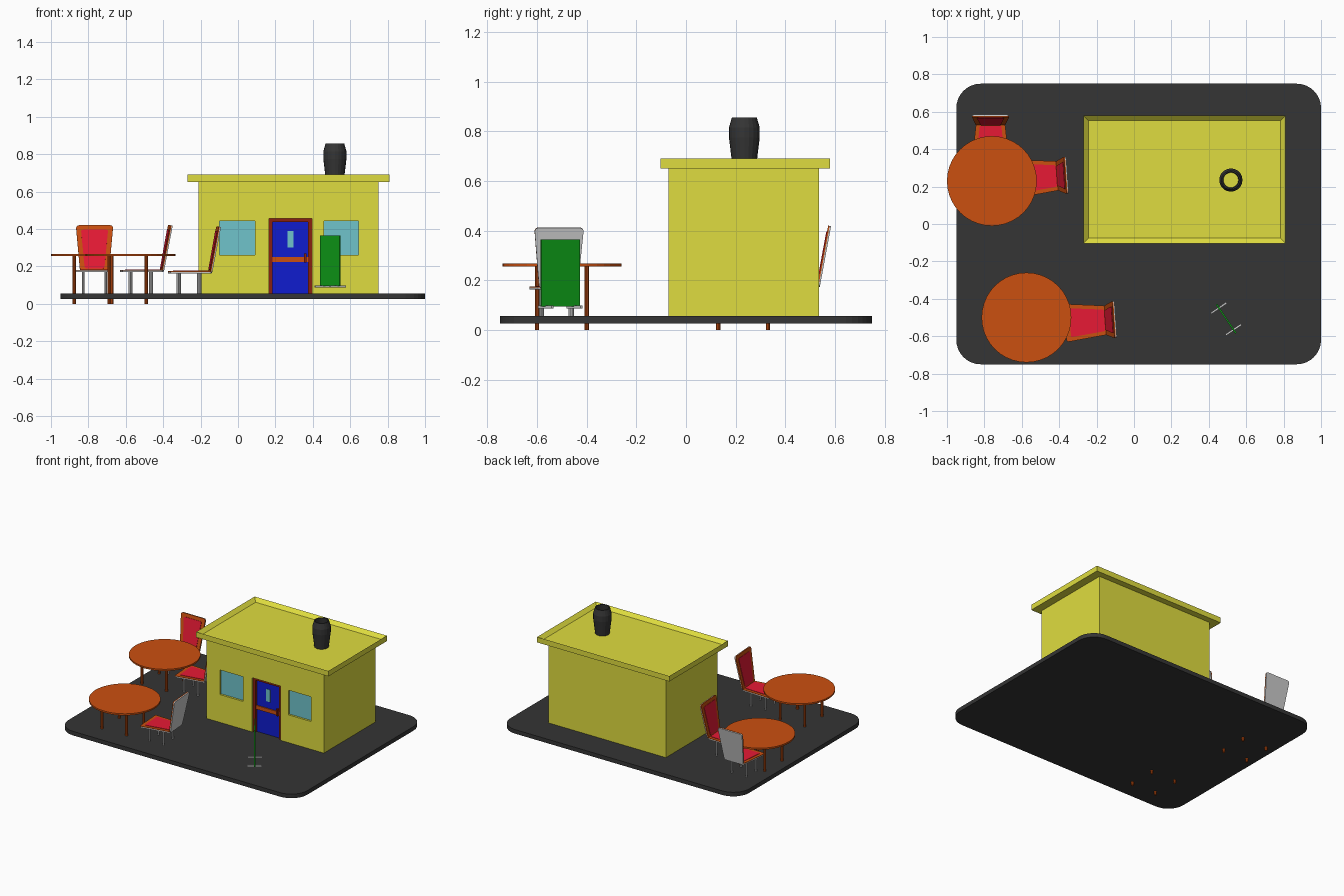
import bpy, bmesh
from math import radians, cos, sin, pi
from mathutils import Matrix, Vector

if "Cube" in bpy.data.objects:
    bpy.data.objects.remove(bpy.data.objects["Cube"])

COLORS = {
    "yellow": (0.74, 0.72, 0.05), "charcoal": (0.035, 0.035, 0.035),
    "orange": (0.6, 0.08, 0.005), "red": (0.8, 0.01, 0.035),
    "maroon": (0.25, 0.015, 0.005), "blue": (0.005, 0.012, 0.62),
    "glass": (0.16, 0.55, 0.6), "green": (0.005, 0.38, 0.01),
}
MATS = {}
for key, rgb in COLORS.items():
    MATS[key] = bpy.data.materials.new(key)
    MATS[key].diffuse_color = (*rgb, 1)


def finish(name, bm, color=None, matrix=Matrix()):
    bmesh.ops.recalc_face_normals(bm, faces=bm.faces[:])
    mesh = bpy.data.meshes.new(name)
    bm.to_mesh(mesh)
    bm.free()
    obj = bpy.data.objects.new(name, mesh)
    bpy.context.collection.objects.link(obj)
    obj.matrix_world = matrix
    if color:
        mesh.materials.append(MATS[color])
    return obj


def prism(name, outline, z0, z1, color=None, matrix=Matrix(), radius=0, segments=3):
    """Extrude an outline in z, optionally rounding its corners."""
    bm = bmesh.new()
    face = bm.faces.new([bm.verts.new((x, y, z0)) for x, y in outline])
    new = bmesh.ops.extrude_face_region(bm, geom=[face])["geom"]
    for v in new:
        if isinstance(v, bmesh.types.BMVert):
            v.co.z = z1
    if radius:
        upright = [e for e in bm.edges if abs(e.verts[0].co.z - e.verts[1].co.z) > 1e-5]
        bmesh.ops.bevel(bm, geom=upright, offset=radius, segments=segments,
                        profile=0.5, affect='EDGES')
    return finish(name, bm, color, matrix)


def box(name, x0, x1, y0, y1, z0, z1, color=None, matrix=Matrix(), radius=0, segments=3):
    return prism(name, [(x0, y0), (x1, y0), (x1, y1), (x0, y1)], z0, z1,
                 color, matrix, radius, segments)


def cylinder(name, x, y, r, z0, z1, sides, color=None, matrix=Matrix()):
    ring = [(x + r * cos(2 * pi * i / sides), y + r * sin(2 * pi * i / sides))
            for i in range(sides)]
    return prism(name, ring, z0, z1, color, matrix)


def trapezoid(w0, w1, y0, y1):
    return [(-w0 / 2, y0), (w0 / 2, y0), (w1 / 2, y1), (-w1 / 2, y1)]


# Ground slab
box("ground_slab", -0.95, 1, -0.75, 0.75, 0.025, 0.055, "charcoal", radius=0.13, segments=8)

# Building walls with recessed openings
walls = box("walls", -0.21, 0.75, -0.07, 0.535, 0.05, 0.655, "yellow")
WINDOWS = [(-0.10, 0.09), (0.46, 0.645)]
openings = [(x0, x1, 0.26, 0.442) for x0, x1 in WINDOWS] + [(0.165, 0.395, 0.054, 0.455)]
for x0, x1, z0, z1 in openings:
    cutter = box("opening_cutter", x0, x1, -0.2, -0.02, z0, z1)
    cutter.hide_render = True
    mod = walls.modifiers.new("opening", 'BOOLEAN')
    mod.operation, mod.solver, mod.object = 'DIFFERENCE', 'EXACT', cutter
bpy.context.view_layer.update()
cut_mesh = bpy.data.meshes.new_from_object(
    walls.evaluated_get(bpy.context.evaluated_depsgraph_get()))
walls.modifiers.clear()
walls.data = cut_mesh
for obj in [o for o in bpy.data.objects if o.name.startswith("opening_cutter")]:
    bpy.data.objects.remove(obj)

for x0, x1 in WINDOWS:
    box("window_glass", x0, x1, -0.055, -0.02, 0.26, 0.442, "glass")

# Door: frame, two panels, crossbar, small pane and handle
box("door_jamb_left", 0.165, 0.185, -0.06, -0.02, 0.055, 0.455, "maroon")
box("door_jamb_right", 0.375, 0.395, -0.06, -0.02, 0.055, 0.455, "maroon")
box("door_header", 0.185, 0.375, -0.06, -0.02, 0.438, 0.455, "maroon")
box("door_panel", 0.185, 0.375, -0.045, -0.02, 0.055, 0.438, "blue")
box("door_crossbar", 0.185, 0.375, -0.053, -0.045, 0.222, 0.25, "orange")
box("door_pane", 0.264, 0.297, -0.048, -0.045, 0.30, 0.39, "glass")
box("door_handle", 0.352, 0.366, -0.062, -0.045, 0.22, 0.27, "maroon")

# Roof slab with a sunken top
roof = box("roof", -0.27, 0.81, -0.103, 0.58, 0.65, 0.69, "yellow")
bm = bmesh.new()
bm.from_mesh(roof.data)
top = [f for f in bm.faces if f.calc_center_median().z > 0.689]
bmesh.ops.inset_region(bm, faces=top, thickness=0.038)
for v in top[0].verts:
    v.co.z = 0.665
bm.to_mesh(roof.data)
bm.free()

# Hollow barrel chimney, turned from a closed profile
profile = [(0.048, 0.66), (0.062, 0.775), (0.062, 0.815), (0.05, 0.856),
           (0.043, 0.856), (0.048, 0.81), (0.048, 0.775), (0.04, 0.66)]
bm = bmesh.new()
SIDES = 20
rings = [[bm.verts.new((r * cos(2 * pi * i / SIDES), r * sin(2 * pi * i / SIDES), z))
          for i in range(SIDES)] for r, z in profile]
for k, ring in enumerate(rings):
    nxt = rings[(k + 1) % len(rings)]
    for i in range(SIDES):
        j = (i + 1) % SIDES
        bm.faces.new((ring[i], ring[j], nxt[j], nxt[i]))
finish("chimney", bm, "charcoal", Matrix.Translation((0.518, 0.235, 0)))

# Round tables
for x, y in [(-0.76, 0.23), (-0.575, -0.50)]:
    cylinder("table_top", x, y, 0.24, 0.255, 0.267, 40, "orange")
    for dx in (-0.115, 0.085):
        for dy in (-0.1, 0.1):
            cylinder("table_leg", x + dx, y + dy, 0.009, 0, 0.256, 10, "orange")


# Chairs: local origin at seat centre, backrest towards +y
def chair(x, y, angle, dz):
    m = Matrix.Translation((x, y, dz)) @ Matrix.Rotation(radians(angle), 4, 'Z')
    prism("seat_base", trapezoid(0.205, 0.155, -0.11, 0.11), 0.166, 0.174, None, m, 0.012)
    prism("seat_rim", trapezoid(0.205, 0.155, -0.11, 0.11), 0.174, 0.178, "orange", m, 0.012)
    prism("seat_cushion", trapezoid(0.155, 0.115, -0.085, 0.10), 0.178, 0.181, "red", m, 0.008)
    for lx in (-0.06, 0.06):
        for ly in (-0.06, 0.05):
            cylinder("chair_leg", lx, ly, 0.007, 0.05 - dz, 0.167, 8, None, m)
    b = m @ Matrix.Translation((0, 0.108, 0.17)) @ Matrix.Rotation(radians(79.5), 4, 'X')
    back = trapezoid(0.155, 0.2, 0, 0.25)
    prism("backrest_shell", back, -0.006, 0, None, b, 0.016)
    prism("backrest_rim", back, 0, 0.006, "orange", b, 0.016)
    prism("backrest_cushion", trapezoid(0.105, 0.145, 0.015, 0.225), 0.006, 0.009,
          "red", b, 0.01)


chair(-0.767, 0.425, 0, 0.003)
chair(-0.515, 0.25, -86, 0.003)
chair(-0.257, -0.522, -86, -0.004)

# Standing board on two feet
m = Matrix.Translation((0.493, -0.507, 0)) @ Matrix.Rotation(radians(-56), 4, 'Z')
box("board", -0.093, 0.093, -0.004, 0.004, 0.095, 0.365, "green", m)
for fx in (-0.07, 0.07):
    box("board_foot", fx - 0.005, fx + 0.005, -0.05, 0.05, 0.086, 0.098, None, m)

for m in bpy.data.materials:
    if m.users and not m.is_grease_pencil:
        m.use_nodes = True
        m.node_tree.nodes["Principled BSDF"].inputs["Base Color"].default_value = m.diffuse_color
